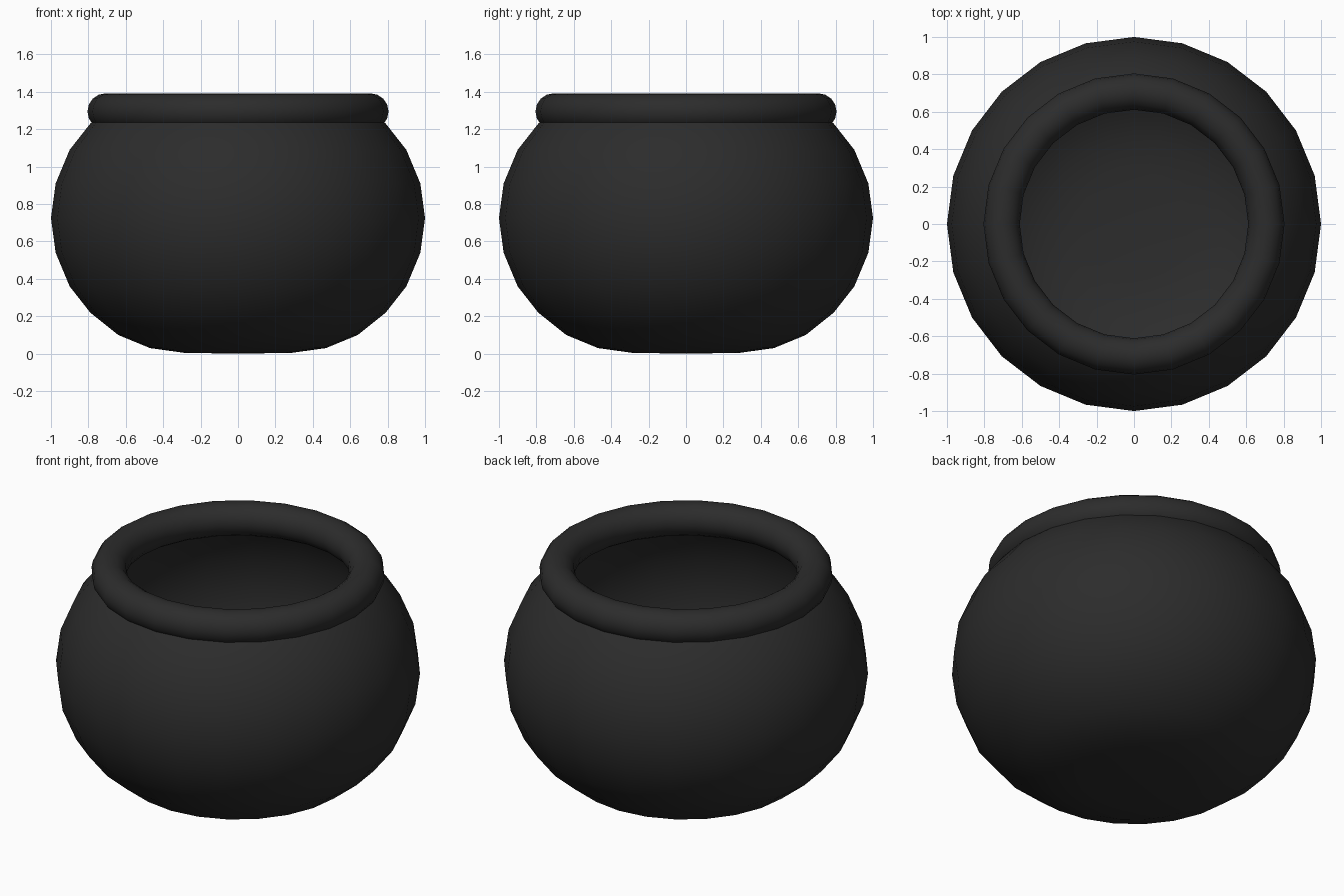
import bpy, bmesh, math

if "Cube" in bpy.data.objects:
    bpy.data.objects.remove(bpy.data.objects["Cube"])

iron = bpy.data.materials.new("black_iron")
iron.diffuse_color = (0.025, 0.025, 0.025, 1)
iron.use_nodes = True
iron.node_tree.nodes["Principled BSDF"].inputs["Base Color"].default_value = iron.diffuse_color
SIDES = 24


def lathe(name, profile, closed=False):
    """Spin a list of (radius, height) points around z."""
    bm = bmesh.new()
    rings = []
    for r, z in profile:
        if r == 0:
            rings.append([bm.verts.new((0, 0, z))] * SIDES)
        else:
            rings.append([bm.verts.new((r * math.cos(a), r * math.sin(a), z))
                          for a in (2 * math.pi * i / SIDES for i in range(SIDES))])
    pairs = list(zip(rings, rings[1:]))
    if closed:
        pairs.append((rings[-1], rings[0]))
    for lo, hi in pairs:
        for i in range(SIDES):
            j = (i + 1) % SIDES
            corners = dict.fromkeys((lo[i], lo[j], hi[j], hi[i]))
            bm.faces.new(list(corners)).smooth = True
    me = bpy.data.meshes.new(name)
    bm.to_mesh(me)
    bm.free()
    me.materials.append(iron)
    ob = bpy.data.objects.new(name, me)
    bpy.context.collection.objects.link(ob)
    return ob


# round bowl: thin shell, open at the top, upper edge tucked into the rim
lathe("bowl", [(0, 0), (0.29, 0.005), (0.47, 0.03), (0.64, 0.10), (0.79, 0.22),
               (0.90, 0.36), (0.975, 0.54), (1.0, 0.725), (0.975, 0.91),
               (0.90, 1.09), (0.79, 1.23), (0.68, 1.32)])

# rolled rim: ring of round section
lathe("rim", [(0.708 + 0.097 * math.cos(t), 1.295 + 0.097 * math.sin(t))
              for t in (2 * math.pi * i / 16 for i in range(16))], closed=True)
